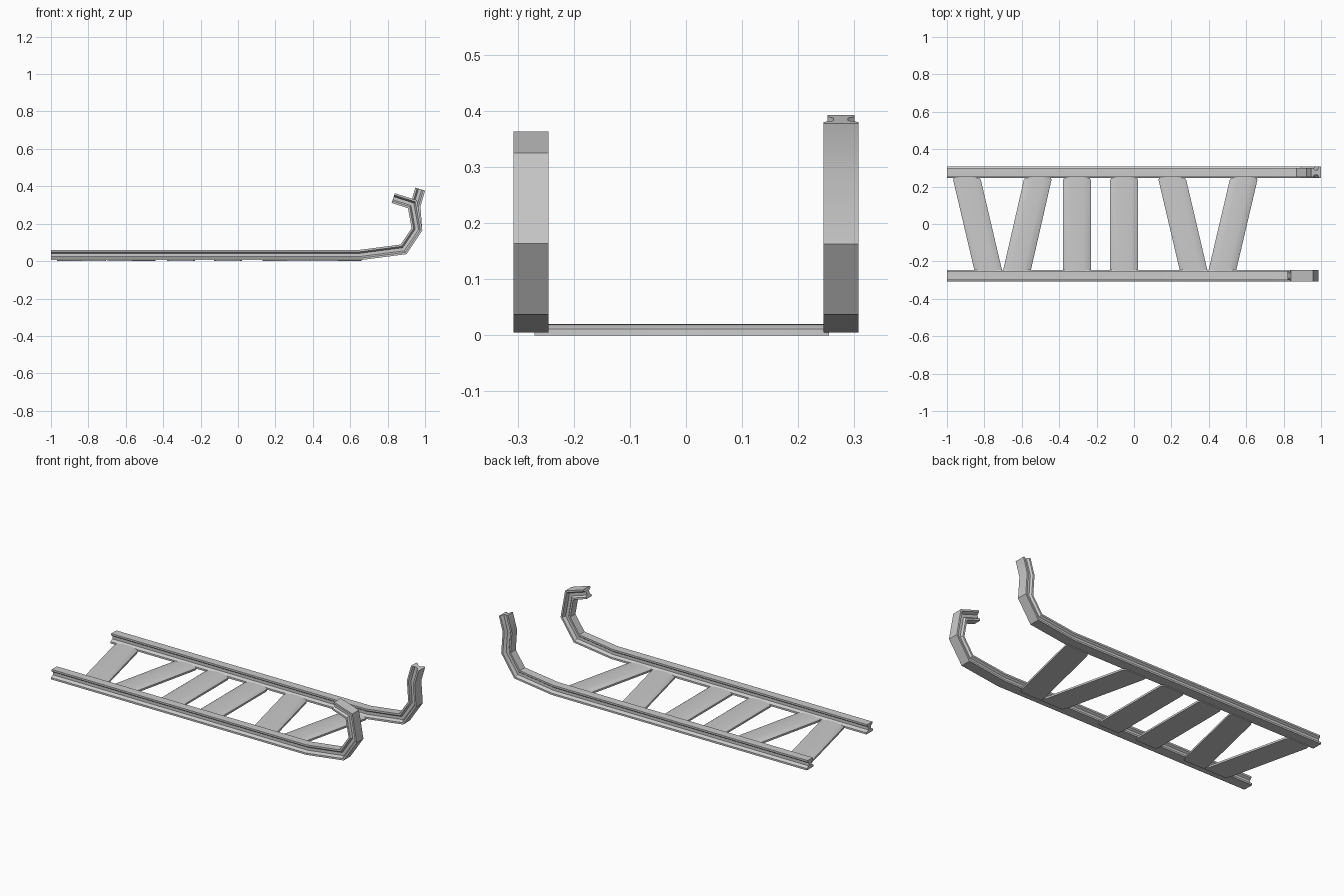
import bpy, bmesh
from mathutils import Vector

if "Cube" in bpy.data.objects:
    bpy.data.objects.remove(bpy.data.objects["Cube"])


def finish(name, rings, angle):
    """Skin consecutive closed rings, cap both ends."""
    bm = bmesh.new()
    vs = [[bm.verts.new(p) for p in r] for r in rings]
    n = len(rings[0])
    for a, b in zip(vs, vs[1:]):
        for i in range(n):
            j = (i + 1) % n
            bm.faces.new((a[i], a[j], b[j], b[i]))
    bm.faces.new(vs[0])
    bm.faces.new(vs[-1])
    bmesh.ops.recalc_face_normals(bm, faces=bm.faces)
    me = bpy.data.meshes.new(name)
    bm.to_mesh(me)
    bm.free()
    ob = bpy.data.objects.new(name, me)
    bpy.context.collection.objects.link(ob)
    bpy.context.view_layer.objects.active = ob
    for o in bpy.context.selected_objects:
        o.select_set(False)
    ob.select_set(True)
    bpy.ops.object.shade_smooth_by_angle(angle=angle)
    return ob


# Runner cross-section: wide outer flange, narrow web, slimmer inner flange
half = [(0.031, -0.0275), (0.031, -0.017), (0.013, -0.008),
        (0.013, 0.009), (0.024, 0.017), (0.024, 0.0275)]
section = half + [(-w, h) for w, h in reversed(half)]


def runner(name, y, path):
    pts = [Vector(p) for p in path]
    dirs = [(b - a).normalized() for a, b in zip(pts, pts[1:])]
    rings = []
    for i, p in enumerate(pts):
        a, b = dirs[max(i - 1, 0)], dirs[min(i, len(dirs) - 1)]
        t = (a + b).normalized()
        n = Vector((-t.y, t.x)) / t.dot(a)      # mitred joint
        rings.append([(p.x + n.x * h, y + w, p.y + n.y * h) for w, h in section])
    return finish(name, rings, 0.6)


# Runners: shared bed and bend, different tips
bed = [(-1, 0.033), (0.1, 0.033), (0.655, 0.033), (0.885, 0.063), (0.957, 0.17)]
runner("front_runner", -0.276, bed + [(0.933, 0.304), (0.83, 0.337)])
runner("back_runner", 0.276, bed + [(0.948, 0.295), (0.974, 0.385)])


# Slats: flat underneath, gently domed on top, rounded ends under the runners
def slat(name, x_front, x_back):
    prof = [(-0.074, 0.0), (0.074, 0.0), (0.074, 0.011), (0.066, 0.016),
            (0.035, 0.019), (0, 0.02), (-0.035, 0.019), (-0.066, 0.016),
            (-0.074, 0.011)]
    rings = []
    for y, s in ((-0.27, 0.9), (-0.245, 1), (0.235, 1), (0.255, 0.88)):
        x = x_front + (x_back - x_front) * (y + 0.245) / 0.49
        rings.append([(x + w * s, y, z) for w, z in prof])
    finish(name, rings, 0.6)


centres = [(-0.78, -0.895), (-0.625, -0.513), (-0.305, -0.305),
           (-0.053, -0.053), (0.318, 0.203), (0.473, 0.588)]
for i, (f, b) in enumerate(centres):
    slat(f"slat_{i + 1}", f, b)
